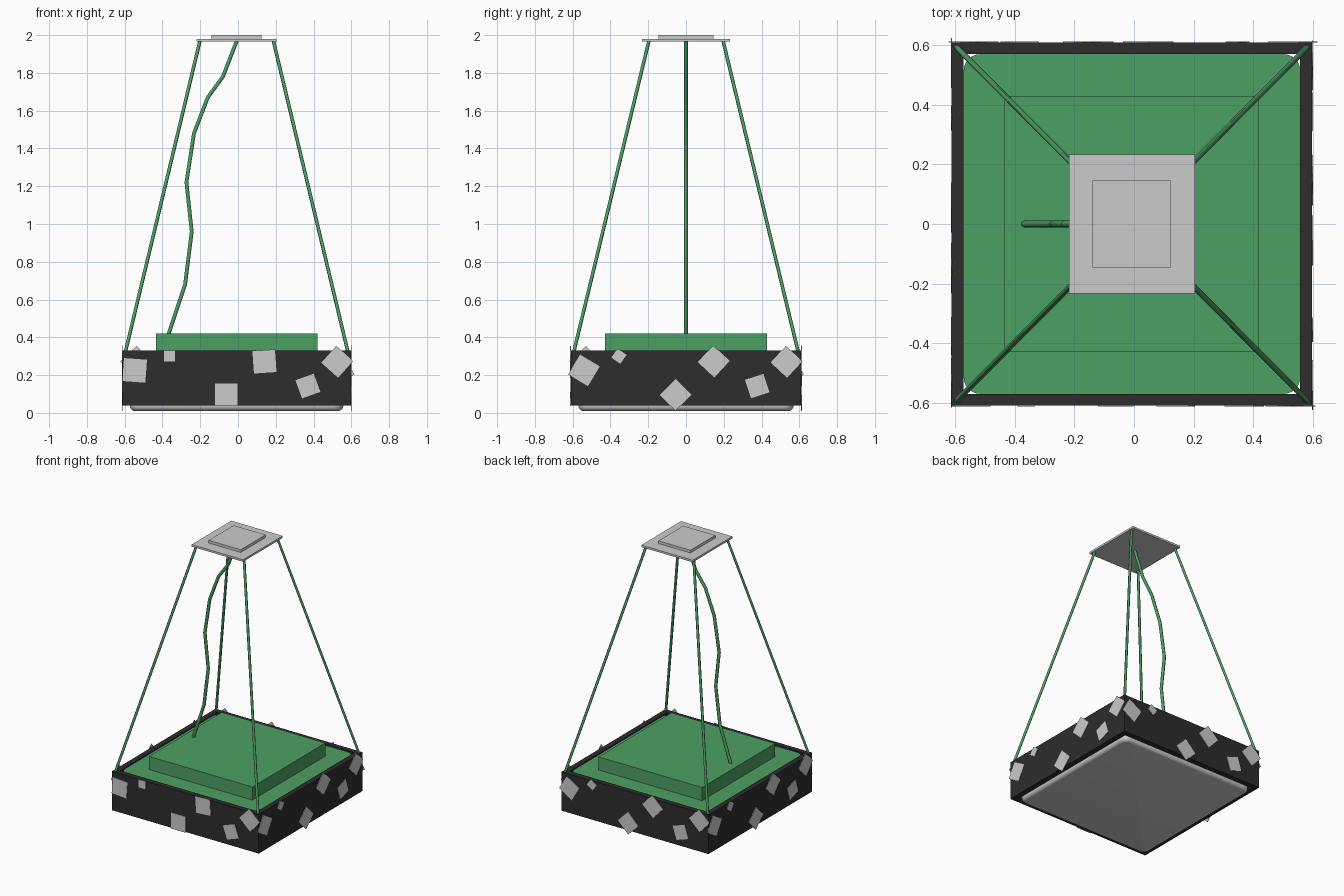
import bpy, bmesh
from math import radians
from mathutils import Matrix, Vector

if "Cube" in bpy.data.objects:
    bpy.data.objects.remove(bpy.data.objects["Cube"], do_unlink=True)

CX = -0.007            # the lamp body sits slightly off the centre line
HX, HY = 0.605, 0.61   # half sizes of the shade
WALL = 0.04


def material(name, rgb):
    m = bpy.data.materials.new(name)
    m.use_nodes = True
    m.diffuse_color = (*rgb, 1)
    m.node_tree.nodes["Principled BSDF"].inputs["Base Color"].default_value = (*rgb, 1)
    return m


grey = material("light grey", (0.6, 0.6, 0.6))
green = material("green", (0.075, 0.352, 0.125))
black = material("charcoal", (0.026, 0.026, 0.026))


def finish(bm, name, mat, smooth=False):
    bmesh.ops.recalc_face_normals(bm, faces=bm.faces)
    mesh = bpy.data.meshes.new(name)
    bm.to_mesh(mesh)
    bm.free()
    mesh.materials.append(mat)
    ob = bpy.data.objects.new(name, mesh)
    bpy.context.collection.objects.link(ob)
    if smooth:
        bpy.ops.object.select_all(action="DESELECT")
        ob.select_set(True)
        bpy.context.view_layer.objects.active = ob
        bpy.ops.object.shade_smooth_by_angle(angle=radians(40))
    return ob


def slab(name, mat, hx, hy, z0, z1, corner=0, lip=0):
    """Box centred on the lamp axis, with optional round corners and bottom lip."""
    bm = bmesh.new()
    size = Matrix.Diagonal((2 * hx, 2 * hy, z1 - z0, 1))
    bmesh.ops.create_cube(bm, size=1, matrix=Matrix.Translation((CX, 0, (z0 + z1) / 2)) @ size)
    if corner:
        upright = [e for e in bm.edges if abs(e.verts[0].co.z - e.verts[1].co.z) > 0.001]
        bmesh.ops.bevel(bm, geom=upright, offset=corner, segments=6, profile=0.5, affect="EDGES")
    if lip:
        low = [e for e in bm.edges if all(v.co.z < z0 + 0.001 for v in e.verts)]
        bmesh.ops.bevel(bm, geom=low, offset=lip, segments=5, profile=0.5, affect="EDGES")
    return finish(bm, name, mat, smooth=bool(corner))


def tube(name, mat, points, radius):
    """Faceted cord through the given points."""
    curve = bpy.data.curves.new(name, "CURVE")
    curve.dimensions = "3D"
    curve.bevel_depth = radius
    curve.bevel_resolution = 1
    curve.use_fill_caps = True
    line = curve.splines.new("POLY")
    line.points.add(len(points) - 1)
    for p, co in zip(line.points, points):
        p.co = (*co, 1)
    curve.materials.append(mat)
    ob = bpy.data.objects.new(name, curve)
    bpy.context.collection.objects.link(ob)


# Open square shade: outer and inner walls joined by rims
bm = bmesh.new()
rings = []
for inset, z in ((0, 0.04), (0, 0.33), (WALL, 0.33), (WALL, 0.04)):
    x, y = HX - inset, HY - inset
    rings.append([bm.verts.new((CX + sx * x, sy * y, z))
                  for sx, sy in ((-1, -1), (1, -1), (1, 1), (-1, 1))])
for r in range(4):
    a, b = rings[r], rings[(r + 1) % 4]
    for i in range(4):
        j = (i + 1) % 4
        bm.faces.new((a[i], a[j], b[j], b[i]))
finish(bm, "shade_frame", black)

# Diffuser, cover panel and driver box inside the shade
inner_x, inner_y = HX - WALL, HY - WALL
slab("diffuser", grey, inner_x, inner_y, 0.01, 0.3, corner=0.055, lip=0.028)
slab("cover_panel", green, inner_x, inner_y, 0.3, 0.322, corner=0.055)
slab("driver_box", green, 0.427, 0.43, 0.322, 0.42)

# Ceiling mount
slab("ceiling_plate", grey, 0.212, 0.233, 1.965, 1.98)
slab("ceiling_cap", grey, 0.132, 0.146, 1.98, 2.0)

# Four suspension wires
for sx in (-1, 1):
    for sy in (-1, 1):
        side = ("back" if sy > 0 else "front") + ("_left" if sx > 0 else "_right")
        tube(side + "_wire", green, [(CX + sx * 0.592, sy * 0.597, 0.31),
                                     (CX + sx * 0.195, sy * 0.197, 1.967)], 0.0095)

# Slack power cord
path = ((-0.37, 0.41), (-0.28, 0.68), (-0.245, 0.96), (-0.273, 1.22),
        (-0.233, 1.48), (-0.16, 1.67), (-0.08, 1.78), (-0.007, 1.968))
tube("power_cord", green, [(x, 0, z) for x, z in path], 0.0115)

# Scattered square plates: position, height, size, tilt on front, tilt elsewhere
pattern = ((-0.54, 0.225, 0.122, -4, -31), (-0.355, 0.3, 0.058, 0, -35),
           (0.147, 0.272, 0.12, 4, -43), (-0.055, 0.095, 0.119, 0, -45),
           (0.377, 0.142, 0.103, 20, 18), (0.532, 0.27, 0.119, -42, -43))
for k, face in enumerate(("front", "left", "back", "right")):
    bm = bmesh.new()
    depth = HX if k % 2 else HY
    turn = Matrix.Translation((CX, 0, 0)) @ Matrix.Rotation(radians(90 * k), 4, "Z")
    for u, z, size, front_tilt, other_tilt in pattern:
        tilt = other_tilt if k else front_tilt
        place = turn @ Matrix.Translation((u, -depth - 0.001, z))
        place = place @ Matrix.Rotation(radians(-tilt), 4, "Y")
        bmesh.ops.create_cube(bm, size=1, matrix=place @ Matrix.Diagonal((size, 0.004, size, 1)))
    finish(bm, face + "_square_plates", grey)
